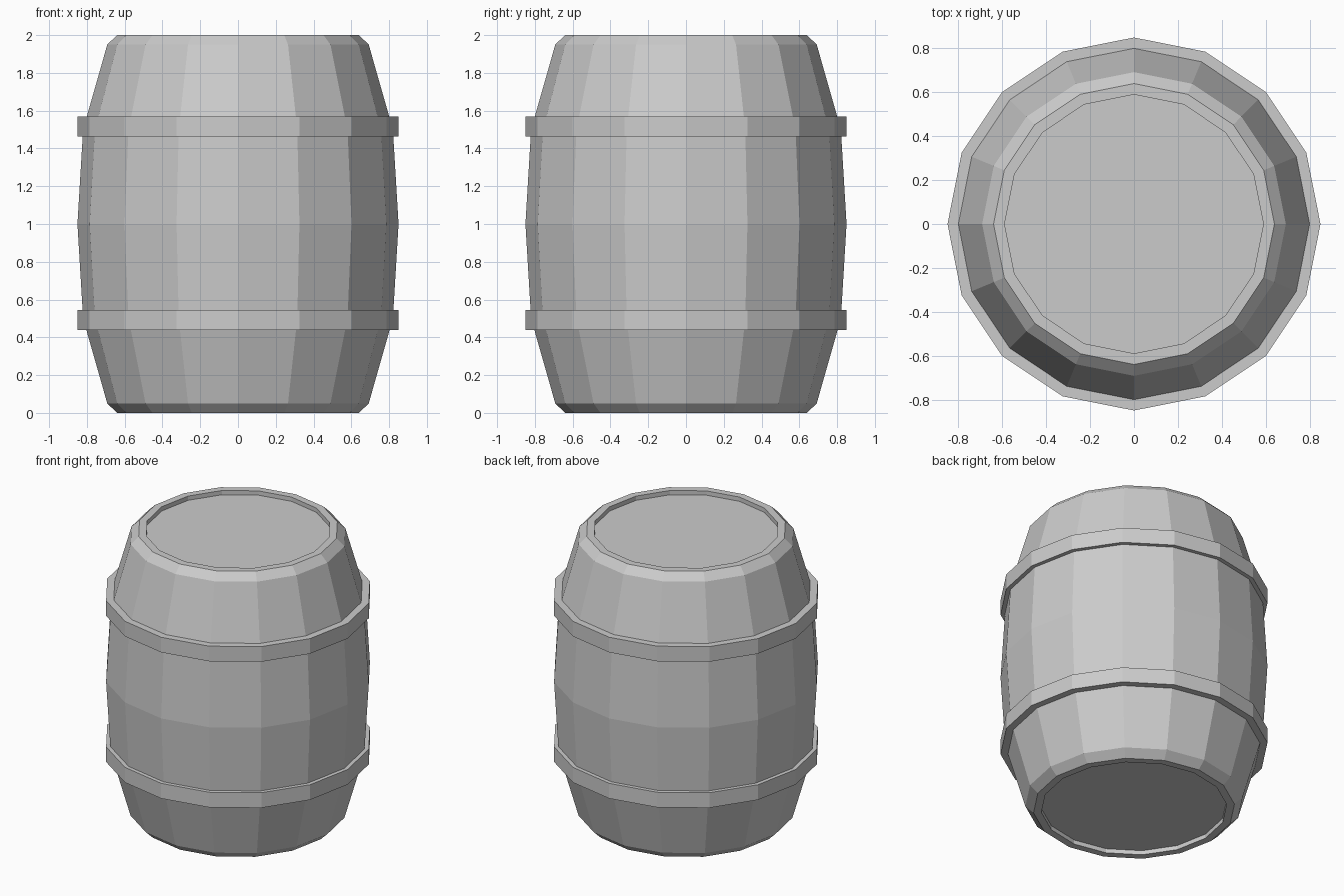
import bpy, bmesh
from math import cos, sin, pi

if "Cube" in bpy.data.objects:
    bpy.data.objects.remove(bpy.data.objects["Cube"])

SIDES = 16


def lathe(name, profile, ring=False):
    """Revolve (radius, z) points; cap both ends, or close the section as a ring."""
    bm = bmesh.new()
    loops = [[bm.verts.new((r * cos(2 * pi * i / SIDES), r * sin(2 * pi * i / SIDES), z))
              for i in range(SIDES)] for r, z in profile]
    pairs = list(zip(loops, loops[1:]))
    if ring:
        pairs.append((loops[-1], loops[0]))
    else:
        bm.faces.new(loops[0])
        bm.faces.new(loops[-1])
    for a, b in pairs:
        for i in range(SIDES):
            j = (i + 1) % SIDES
            bm.faces.new((a[i], a[j], b[j], b[i]))
    bmesh.ops.recalc_face_normals(bm, faces=bm.faces)
    mesh = bpy.data.meshes.new(name)
    bm.to_mesh(mesh)
    bm.free()
    obj = bpy.data.objects.new(name, mesh)
    bpy.context.collection.objects.link(obj)
    return obj


# Barrel body: recessed lid, rim, bevel and bulging staves, mirrored about z = 1
upper = [(0.85, 1.0), (0.82, 1.5), (0.692, 1.95), (0.64, 2.0), (0.59, 2.0), (0.59, 1.97)]
lower = [(r, 2 - z) for r, z in upper[:0:-1]]
lathe("barrel_body", lower + upper)

# Two hoops around the staves
for name, z in (("lower_hoop", 0.492), ("upper_hoop", 1.515)):
    h = 0.053
    lathe(name, [(0.80, z - h), (0.85, z - h), (0.85, z + h), (0.80, z + h)], ring=True)
